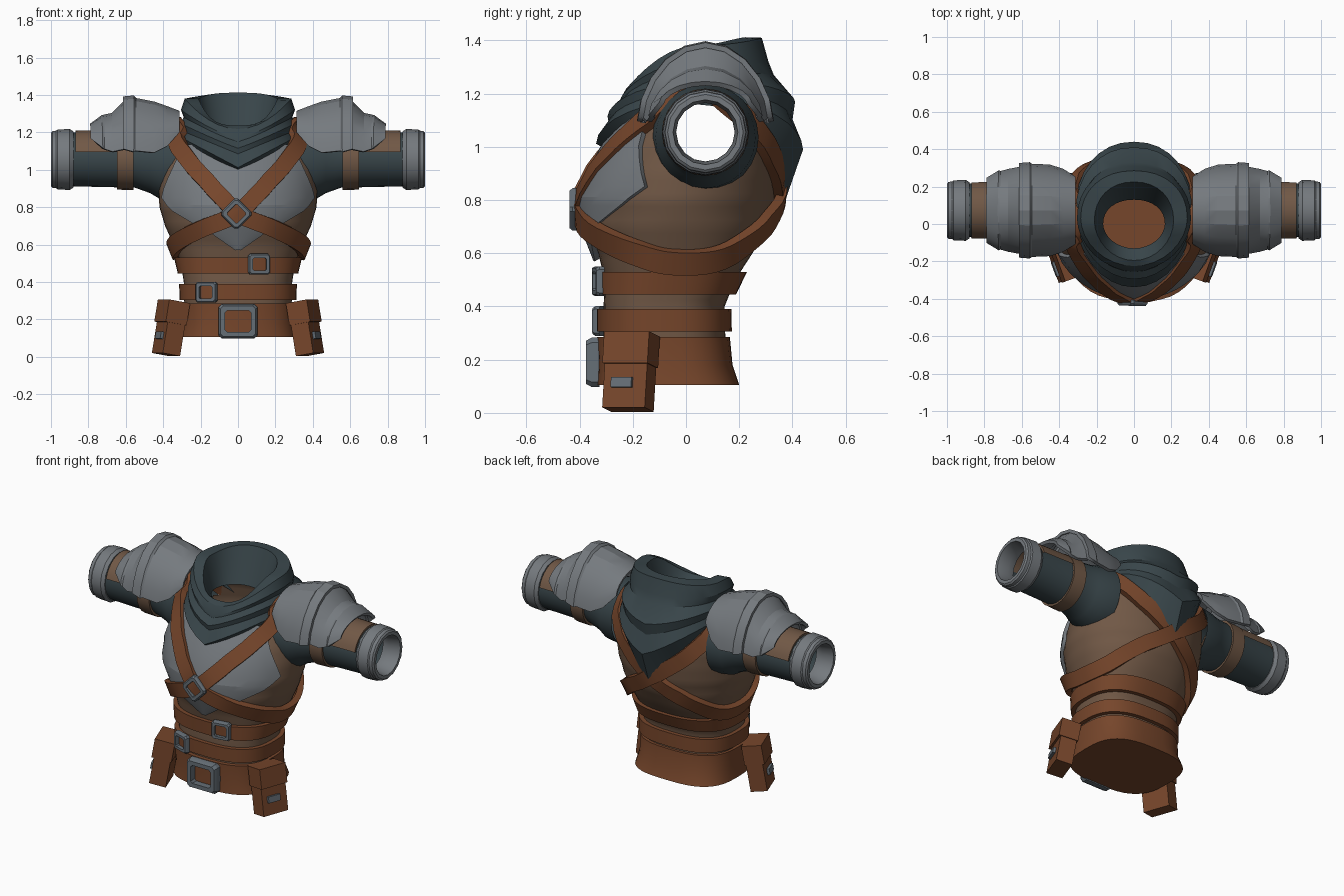
import bpy, bmesh, math
from math import sin, cos, pi, radians
from mathutils import Vector, Matrix

if "Cube" in bpy.data.objects:
    bpy.data.objects.remove(bpy.data.objects["Cube"])

def material(name, rgb):
    m = bpy.data.materials.new(name)
    m.diffuse_color = (*rgb, 1)
    m.use_nodes = True
    m.node_tree.nodes["Principled BSDF"].inputs["Base Color"].default_value = m.diffuse_color
    return m

LEATHER = material("brown leather", (.182, .061, .024))
CLOTH = material("tan cloth", (.165, .098, .061))
TEAL = material("dark teal cloth", (.04, .06, .068))
STEEL = material("grey steel", (.178, .194, .21))
IRON = material("blue grey iron", (.13, .156, .18))

def finish(name, bm, mat, thick=0, angle=32):
    """Turn a bmesh into an object, smooth except on sharp edges."""
    bmesh.ops.recalc_face_normals(bm, faces=bm.faces[:])
    for f in bm.faces:
        f.smooth = True
    for e in bm.edges:
        e.smooth = len(e.link_faces) == 2 and e.calc_face_angle(0) < radians(angle)
    me = bpy.data.meshes.new(name)
    bm.to_mesh(me)
    bm.free()
    me.materials.append(mat)
    ob = bpy.data.objects.new(name, me)
    bpy.context.scene.collection.objects.link(ob)
    if thick:
        mod = ob.modifiers.new("thickness", 'SOLIDIFY')
        mod.thickness, mod.offset = thick, 0
    return ob

def loft(name, rings, mat, close=True, wrap=False, cap=False, thick=0, drop=None, angle=32):
    """Skin a list of point rings; drop(center) removes faces."""
    bm = bmesh.new()
    vs = [[bm.verts.new(p) for p in r] for r in rings]
    n, m = len(rings), len(rings[0])
    for i in range(n if wrap else n - 1):
        a, b = vs[i], vs[(i + 1) % n]
        for j in range(m if close else m - 1):
            k = (j + 1) % m
            bm.faces.new((a[j], a[k], b[k], b[j]))
    if cap:
        bm.faces.new(vs[0])
    if drop:
        bad = [f for f in bm.faces if drop(f.calc_center_median())]
        bmesh.ops.delete(bm, geom=bad, context='FACES')
    return finish(name, bm, mat, thick, angle)

# Torso profile: height, half width, front y, back y
BODY = [(.20, .285, -.31, .15), (.40, .29, -.31, .145), (.50, .305, -.305, .185),
        (.60, .345, -.33, .25), (.70, .39, -.375, .305), (.80, .42, -.385, .335),
        (.90, .425, -.35, .345), (1.0, .42, -.295, .345), (1.1, .395, -.225, .32),
        (1.16, .36, -.20, .28), (1.20, .30, -.19, .25)]

def power(v, e):
    return math.copysign(abs(v) ** e, v)

def section(z):
    z = min(max(z, BODY[0][0]), BODY[-1][0])
    for a, b in zip(BODY, BODY[1:]):
        if z <= b[0]:
            t = (z - a[0]) / (b[0] - a[0])
            return [p + (q - p) * t for p, q in zip(a[1:], b[1:])]

def fullness(z):
    """The waist is boxier than the chest."""
    return .76 + .24 * min(max((z - .45) / .3, 0), 1)

def on_body(t, z, off=0):
    """Point on the torso; angle 0 is the front, positive towards +x."""
    w, f, b = section(z)
    e = fullness(z)
    return Vector(((w + off) * power(sin(t), e),
                   (f + b) / 2 - ((b - f) / 2 + off) * power(cos(t), e), z))

def angle_at(x, z):
    return math.asin(power(x / section(z)[0], 1 / fullness(z)))

def normal(t, z):
    du = on_body(t + .02, z) - on_body(t - .02, z)
    dz = on_body(t, z + .02) - on_body(t, z - .02)
    return du.cross(dz).normalized()

def circle(n):
    return [2 * pi * i / n for i in range(n)]

AY, AZ = .073, 1.055   # arm axis
rows = [.20 + i * .025 for i in range(41)]
loft("torso", [[on_body(t, z) for t in circle(48)] for z in rows], CLOTH,
     drop=lambda c: abs(c.x) > .2 and math.hypot(c.y - AY, c.z - AZ) < .162)

# Waist belts
def oval(z, w, f, b, e=.74):
    return [(w * power(sin(t), e), (f + b) / 2 - (b - f) / 2 * power(cos(t), e), z)
            for t in circle(40)]

loft("waist_belt", [oval(.105, .315, -.335, .20, .68), oval(.18, .304, -.333, .175),
                    oval(.285, .305, -.335, .165), oval(.285, .28, -.31, .14)], LEATHER, cap=True)

def band(name, z0, z1):
    rings = [[on_body(t, z, o) for t in circle(40)]
             for z, o in ((z0, -.01), (z0, .025), (z1, .025), (z1, -.01))]
    loft(name, rings, LEATHER, wrap=True)

band("middle_belt", .305, .39)
band("upper_belt", .445, .53)

# Crossed shoulder straps, each a loop round one shoulder and the opposite flank
PATH = [(55, 1.13), (28, .97), (0, .77), (-30, .685), (-62, .615), (-90, .575),
        (-122, .595), (-152, .695), (-180, .82), (-207, .965), (-235, 1.115), (-270, 1.235)]

def strap(name, s, lift):
    n, pts = len(PATH), []
    def key(i):
        t, z = PATH[i % n]
        return Vector((t - 360 * (i // n), z))
    for i in range(n):
        p0, p1, p2, p3 = (key(i + k) for k in (-1, 0, 1, 2))
        for k in range(5):
            u = k / 5
            pts.append(.5 * (2 * p1 + (p2 - p0) * u + (2 * p0 - 5 * p1 + 4 * p2 - p3) * u * u
                             + (3 * p1 - p0 - 3 * p2 + p3) * u ** 3))
    pos = [on_body(radians(t), z) for t, z in pts]
    rings = []
    for i, (t, z) in enumerate(pts):
        nr = normal(radians(t), z)
        side = nr.cross(pos[(i + 1) % len(pos)] - pos[i - 1]).normalized() * .046
        c = [pos[i] + side * a + nr * (b + lift) for a, b in ((-1, -.01), (-1, .026), (1, .026), (1, -.01))]
        rings.append([(s * p.x, p.y, p.z) for p in c])
    loft(name, rings, LEATHER, wrap=True)

strap("left_strap", 1, .008)
strap("right_strap", -1, .015)

# Breastplate: height and half width of each row
PLATE = [(.575, .012), (.66, .13), (.71, .22), (.78, .335), (.81, .365), (.85, .392),
         (.90, .38), (.95, .36), (1.0, .338), (1.05, .315), (1.13, .27)]
rings = []
for z, hw in PLATE:
    rings.append([on_body(angle_at(u / 10 * hw, z), z, .01 + .004 * (1 - abs(u) / 10))
                  for u in range(-10, 11)])
loft("breastplate", rings, STEEL, close=False, thick=.022, angle=15)

# Cowl: half width, front y, back y, front / side / back height, V softness
COWL = [(.165, -.13, .13, 1.185, 1.19, 1.20, 2), (.19, -.165, .18, 1.21, 1.29, 1.31, 3),
        (.212, -.195, .225, 1.237, 1.38, 1.412, 3.4), (.285, -.225, .285, 1.218, 1.38, 1.41, 2),
        (.305, -.25, .31, 1.17, 1.32, 1.32, 1.4), (.29, -.255, .33, 1.15, 1.28, 1.27, 1.2),
        (.312, -.295, .41, 1.115, 1.25, 1.17, 1.1), (.305, -.29, .40, 1.085, 1.21, 1.10, 1),
        (.318, -.338, .44, 1.012, 1.18, .99, 1), (.315, -.30, .372, .99, 1.16, .795, 1)]
rings = []
for w, f, b, zf, zs, zb, q in COWL:
    ring = []
    for t in circle(32):
        front = cos(t) > 0
        sx = power(sin(t), 1 if front else .92)
        cy = power(cos(t), 1.08 if front else .92)
        end = zf if front else zb
        soft = q if front else max(q, 1.15)
        ring.append((w * sx, (f + b) / 2 - (b - f) / 2 * cy, end + (zs - end) * abs(sx) ** soft))
    rings.append(ring)
loft("cowl", rings, TEAL, angle=24)

# Arms
def tube(name, s, prof, mat, a0=0, a1=360, n=24, **kw):
    """Swept along x: position, radius and optional drop below the arm axis."""
    full = a1 - a0 == 360
    ang = [radians(a0 + (a1 - a0) * i / n) for i in range(n if full else n + 1)]
    loft(name, [[(s * x, AY + r * sin(a), AZ + r * cos(a) - sum(d)) for a in ang]
                for x, r, *d in prof], mat, close=full, **kw)

def shell(name, s, prof):
    """Arched shoulder plate: x, half depth, crest height, rim height."""
    ang = [radians(-90 + 180 * i / 10) for i in range(11)]
    loft(name, [[(s * x, AY + d * sin(a), zb + (zt - zb) * max(cos(a), 0) ** 1.2) for a in ang]
                for x, d, zt, zb in prof], STEEL, close=False, thick=.02, angle=20)

def box(name, s, M, size, at, mat):
    bm = bmesh.new()
    bmesh.ops.create_cube(bm, size=1)
    bm.transform(Matrix.Diagonal((s, 1, 1, 1)) @ M @ Matrix.Translation(at)
                 @ Matrix.Diagonal((*size, 1)))
    finish(name, bm, mat)

for s, side in ((1, "left"), (-1, "right")):
    tube(side + "_sleeve", s, [(.33, .20, .02), (.42, .188, .022), (.47, .168, .012),
                               (.55, .151, 0), (.91, .143, 0)], TEAL)
    tube(side + "_arm_band", s, [(.56, .14), (.56, .164), (.648, .161), (.648, .14)], CLOTH, wrap=True)
    tube(side + "_arm_guard", s, [(.64, .14), (.64, .158), (.87, .155), (.87, .14)], CLOTH,
         -75, 75, 14, wrap=True)
    tube(side + "_cuff", s, [(.88, .12), (.88, .15), (.90, .163), (.965, .16), (.972, .154),
                             (.992, .152), (1.0, .142), (1.0, .122), (.93, .11)], STEEL,
         n=16, wrap=True)
    shell(side + "_shoulder_plate", s, [(.315, .17, 1.305, 1.20), (.38, .212, 1.33, 1.125),
          (.45, .235, 1.355, 1.09), (.55, .24, 1.375, 1.10), (.56, .248, 1.388, 1.095),
          (.615, .243, 1.382, 1.11)])
    shell(side + "_shoulder_lame", s, [(.60, .225, 1.365, 1.11), (.67, .212, 1.295, 1.095),
          (.715, .20, 1.285, 1.11), (.725, .205, 1.283, 1.115), (.785, .165, 1.238, 1.165)])
    # Hip pouch, turned to the front and leaning outwards at the bottom
    M = (Matrix.Translation((.362, -.21, .155)) @ Matrix.Rotation(-.35, 4, 'Z')
         @ Matrix.Rotation(-.17, 4, 'Y'))
    box(side + "_pouch", s, M, (.10, .17, .28), (0, 0, -.005), LEATHER)
    box(side + "_pouch_lid", s, M, (.12, .18, .12), (.003, 0, .083), LEATHER)
    box(side + "_pouch_clasp", s, M, (.024, .082, .038), (.054, -.01, -.05), IRON)

# Buckles: chamfered square frames
def buckle(name, x, z, off, w, h, bar, roll=0, thick=.03):
    def outline(a, b, d):
        c = .2 * min(a, b)
        return [Vector(p) for p in ((a, b - c, d), (a - c, b, d), (c - a, b, d), (-a, b - c, d),
                (-a, c - b, d), (c - a, -b, d), (a - c, -b, d), (a, c - b, d))]
    o, nr = on_body(angle_at(x, z), z, off), normal(angle_at(x, z), z)
    t = math.atan2(nr.x, -nr.y)
    M = Matrix(((cos(t), 0, sin(t), o.x), (sin(t), 0, -cos(t), o.y), (0, 1, 0, o.z), (0, 0, 0, 1)))
    M = M @ Matrix.Rotation(roll, 4, 'Z')
    a, b = w / 2, h / 2
    spec = ((a, b, 0), (a, b, thick * .6), (a - bar * .3, b - bar * .3, thick),
            (a - bar, b - bar, thick), (a - bar, b - bar, 0))
    loft(name, [[M @ p for p in outline(*q)] for q in spec], IRON, wrap=True)

buckle("waist_buckle", 0, .19, .015, .21, .185, .036, thick=.05)
buckle("middle_buckle", -.155, .345, .018, .118, .112, .022)
buckle("upper_buckle", .105, .495, .018, .118, .112, .022)
buckle("chest_buckle", -.008, .765, .026, .126, .126, .025, roll=pi / 4)
